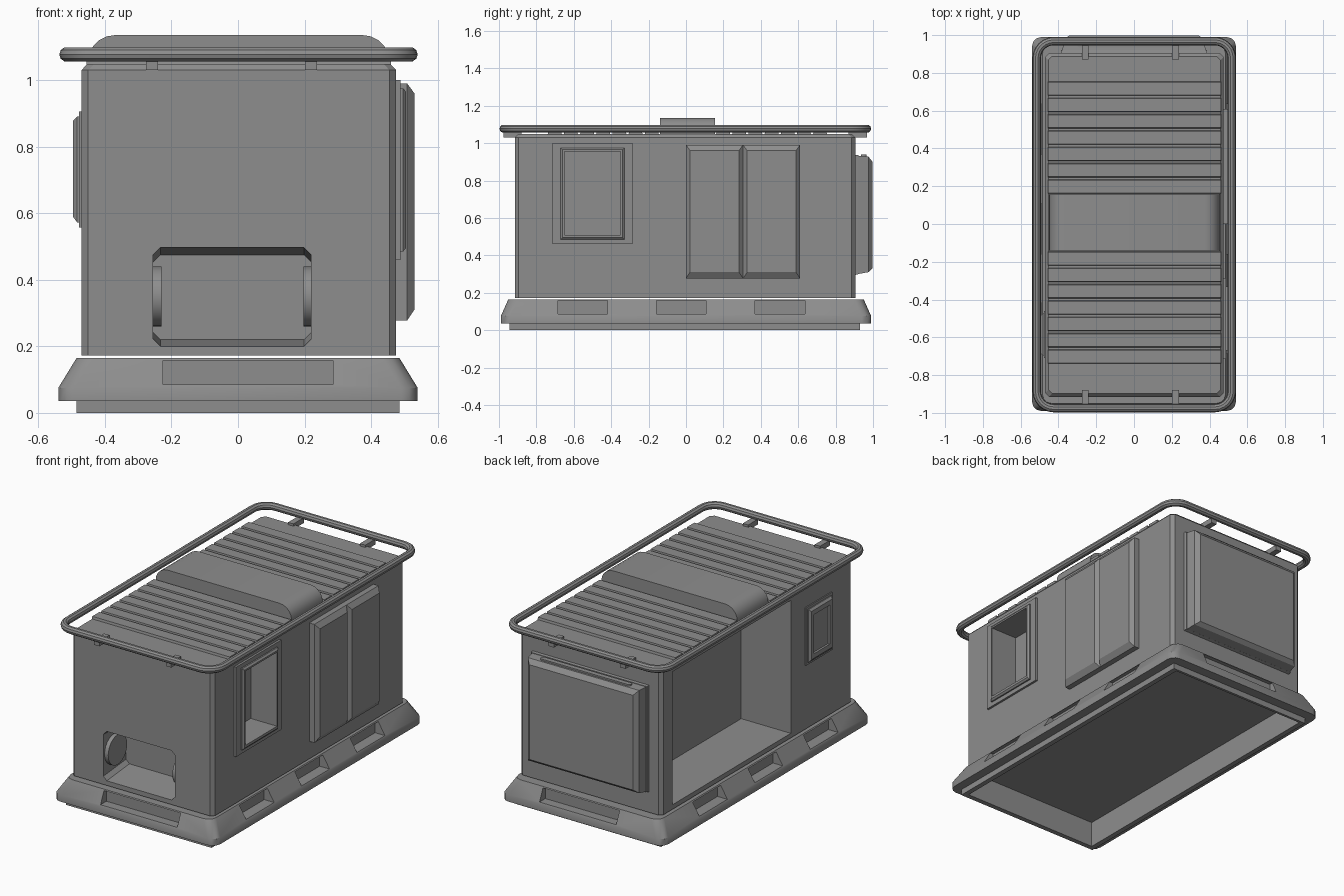
import bpy, bmesh, math
from mathutils import Vector

cube = bpy.data.objects.get("Cube")
if cube:
    bpy.data.objects.remove(cube)

grey = bpy.data.materials.new("plain_grey")
grey.use_nodes = True
GREY = (0.27, 0.27, 0.27, 1)
grey.diffuse_color = GREY
grey.node_tree.nodes["Principled BSDF"].inputs["Base Color"].default_value = GREY


def add(name, data):
    obj = bpy.data.objects.new(name, data)
    bpy.context.collection.objects.link(obj)
    data.materials.append(grey)
    return obj


def outline(u0, u1, v0, v1, r, n):
    """Rectangle with corners rounded (or chamfered when n is 1)."""
    pts = []
    for i, (u, v) in enumerate([(u1 - r, v1 - r), (u0 + r, v1 - r),
                                (u0 + r, v0 + r), (u1 - r, v0 + r)]):
        for k in range(n + 1):
            a = math.pi / 2 * (i + k / n)
            pts.append((u + r * math.cos(a), v + r * math.sin(a)))
    return pts


def place(axis, d, u, v):
    return {"x": (d, u, v), "y": (u, d, v), "z": (u, v, d)}[axis]


def loft(name, axis, rings, r=0.0, n=1):
    """Solid through rectangles (depth, u0, u1, v0, v1) along an axis."""
    bm = bmesh.new()
    loops = [[bm.verts.new(place(axis, d, u, v)) for u, v in outline(*rect, r, n)]
             for d, *rect in rings]
    for a, b in zip(loops, loops[1:]):
        for i in range(len(a)):
            j = (i + 1) % len(a)
            bm.faces.new((a[i], a[j], b[j], b[i]))
    bm.faces.new(loops[0])
    bm.faces.new(loops[-1])
    bmesh.ops.remove_doubles(bm, verts=bm.verts, dist=1e-5)
    bmesh.ops.recalc_face_normals(bm, faces=bm.faces)
    mesh = bpy.data.meshes.new(name)
    bm.to_mesh(mesh)
    bm.free()
    return add(name, mesh)


def box(name, x0, x1, y0, y1, z0, z1):
    return loft(name, "z", [(z0, x0, x1, y0, y1), (z1, x0, x1, y0, y1)])


def bake(obj):
    """Replace an object's mesh with its evaluated result."""
    dg = bpy.context.evaluated_depsgraph_get()
    dg.update()
    mesh = bpy.data.meshes.new_from_object(obj.evaluated_get(dg))
    obj.modifiers.clear()
    obj.data = mesh


def cut(obj, cutters):
    for c in cutters:
        mod = obj.modifiers.new("cut", "BOOLEAN")
        mod.operation, mod.solver, mod.object = "DIFFERENCE", "EXACT", c
    bake(obj)


def smooth(obj):
    bpy.ops.object.select_all(action="DESELECT")
    obj.select_set(True)
    bpy.context.view_layer.objects.active = obj
    bpy.ops.object.shade_smooth_by_angle(angle=math.radians(35))


cutters = []


def cutter(obj):
    obj.hide_render = True
    cutters.append(obj)
    return obj


# Skirt, plinth and the step pockets around them
skirt = loft("base_skirt", "z", [(0.035, -0.54, 0.54, -0.99, 0.99),
                                 (0.075, -0.54, 0.54, -0.99, 0.99),
                                 (0.165, -0.485, 0.485, -0.95, 0.95)], r=0.05, n=3)
plinth = box("base_plinth", -0.485, 0.485, -0.945, 0.93, 0, 0.06)
hollow = cutter(box("hollow_cutter", -0.455, 0.455, -0.915, 0.915, -0.1, 0.155))
pockets = []
for s in (-1, 1):
    a, b = sorted((s * 0.468, s * 0.7))
    for y in (-0.552, -0.025, 0.502):
        pockets.append(cutter(box("pocket_cutter", a, b, y - 0.133, y + 0.133, 0.085, 0.158)))
    a, b = sorted((s * 0.93, s * 1.2))
    pockets.append(cutter(box("pocket_cutter", -0.225, 0.285, a, b, 0.085, 0.158)))
cut(plinth, [hollow] + pockets)
cut(skirt, [hollow] + pockets)
smooth(skirt)

# Body with front hatch, side window recess and large open bay
body = loft("body", "z", [(0.172, -0.47, 0.475, -0.915, 0.905),
                          (1.03, -0.47, 0.475, -0.915, 0.905),
                          (1.048, -0.453, 0.458, -0.898, 0.888)], r=0.02)
hatch = cutter(loft("hatch_cutter", "y", [(-1.1, -0.255, 0.22, 0.2, 0.497),
                                          (-0.915, -0.255, 0.22, 0.2, 0.497),
                                          (-0.7, -0.255, 0.22, 0.22, 0.475)], r=0.022))
window = cutter(box("window_cutter", 0.33, 0.7, -0.65, -0.35, 0.51, 0.955))
bay = cutter(box("bay_cutter", -0.7, -0.14, -0.325, 0.8, 0.2, 1.0))
cut(body, [hatch, window, bay])

# Discs on the hatch side walls
for x in (-0.243, 0.209):
    bm = bmesh.new()
    bmesh.ops.create_cone(bm, cap_ends=True, segments=24, radius1=0.09,
                          radius2=0.09, depth=0.025)
    mesh = bpy.data.meshes.new("hatch_disc")
    bm.to_mesh(mesh)
    bm.free()
    disc = add("hatch_disc", mesh)
    disc.location = (x, -0.815, 0.35)
    disc.rotation_euler = (0, math.pi / 2, 0)
    smooth(disc)

# Window frame on the left side
frame = loft("left_window_frame", "x", [(0.47, -0.715, -0.285, 0.46, 1.0),
                                        (0.488, -0.715, -0.285, 0.46, 1.0)])
trim = loft("left_window_trim", "x", [(0.47, -0.67, -0.33, 0.485, 0.975),
                                      (0.496, -0.67, -0.33, 0.485, 0.975),
                                      (0.505, -0.66, -0.34, 0.495, 0.965)])
for part in (frame, trim):
    cut(part, [window])

# Double door on the left side
for y in (0, 0.305):
    loft("door_panel", "x", [(0.47, y, y + 0.305, 0.277, 0.99),
                             (0.508, y, y + 0.305, 0.277, 0.99),
                             (0.53, y + 0.022, y + 0.283, 0.31, 0.96)])

# Small window on the right side
loft("right_window_plate", "x", [(-0.46, -0.71, -0.46, 0.557, 0.905),
                                 (-0.477, -0.71, -0.46, 0.557, 0.905)])
small = loft("right_window_frame", "x", [(-0.46, -0.695, -0.475, 0.572, 0.89),
                                         (-0.483, -0.695, -0.475, 0.572, 0.89),
                                         (-0.495, -0.685, -0.485, 0.588, 0.878)])
cut(small, [cutter(box("small_cutter", -0.6, -0.482, -0.66, -0.51, 0.615, 0.85))])

# Rear panel with a strip handle along its upper edge
loft("rear_panel_back", "y", [(0.89, -0.39, 0.39, 0.29, 0.94),
                              (0.922, -0.385, 0.385, 0.3, 0.935)])
loft("rear_panel", "y", [(0.92, -0.38, 0.38, 0.3, 0.932),
                         (0.975, -0.37, 0.37, 0.31, 0.928),
                         (0.997, -0.345, 0.345, 0.33, 0.9)])
loft("rear_handle", "z", [(0.92, -0.3, 0.3, 0.935, 0.965),
                          (0.938, -0.3, 0.3, 0.935, 0.965)], r=0.012, n=3)

# Roof slats either side of a rounded cap
for start, end in ((-0.745, -0.14), (0.155, 0.76)):
    pitch = (end - start) / 7
    for i in range(7):
        y = start + i * pitch
        loft("roof_slat", "z", [(1.04, -0.455, 0.46, y + 0.004, y + pitch - 0.004),
                                (1.062, -0.455, 0.46, y + 0.009, y + pitch - 0.009)])
cap = loft("roof_cap", "y", [(-0.14, -0.45, 0.455, 0.9, 1.135),
                             (0.155, -0.45, 0.455, 0.9, 1.135)], r=0.08, n=5)
cut(cap, [bay])
smooth(cap)

# Roof rail and its brackets
curve = bpy.data.curves.new("roof_rail", "CURVE")
curve.dimensions = "3D"
curve.bevel_depth = 0.022
curve.bevel_resolution = 3
spline = curve.splines.new("POLY")
path = outline(-0.515, 0.518, -0.975, 0.968, 0.09, 6)
spline.points.add(len(path) - 1)
for p, (u, v) in zip(spline.points, path):
    p.co = (u, v, 1.077, 1)
spline.use_cyclic_u = True
tube = add("rail_curve", curve)
dg = bpy.context.evaluated_depsgraph_get()
dg.update()
mesh = bpy.data.meshes.new_from_object(tube.evaluated_get(dg))
bpy.data.objects.remove(tube)
mesh.materials.clear()
smooth(add("roof_rail", mesh))
for x in (-0.258, 0.22):
    box("front_bracket", x - 0.018, x + 0.018, -0.975, -0.88, 1.03, 1.062)
    box("rear_bracket", x - 0.018, x + 0.018, 0.87, 0.968, 1.03, 1.062)

# Remove the cutting shapes
for c in cutters:
    bpy.data.objects.remove(c)
